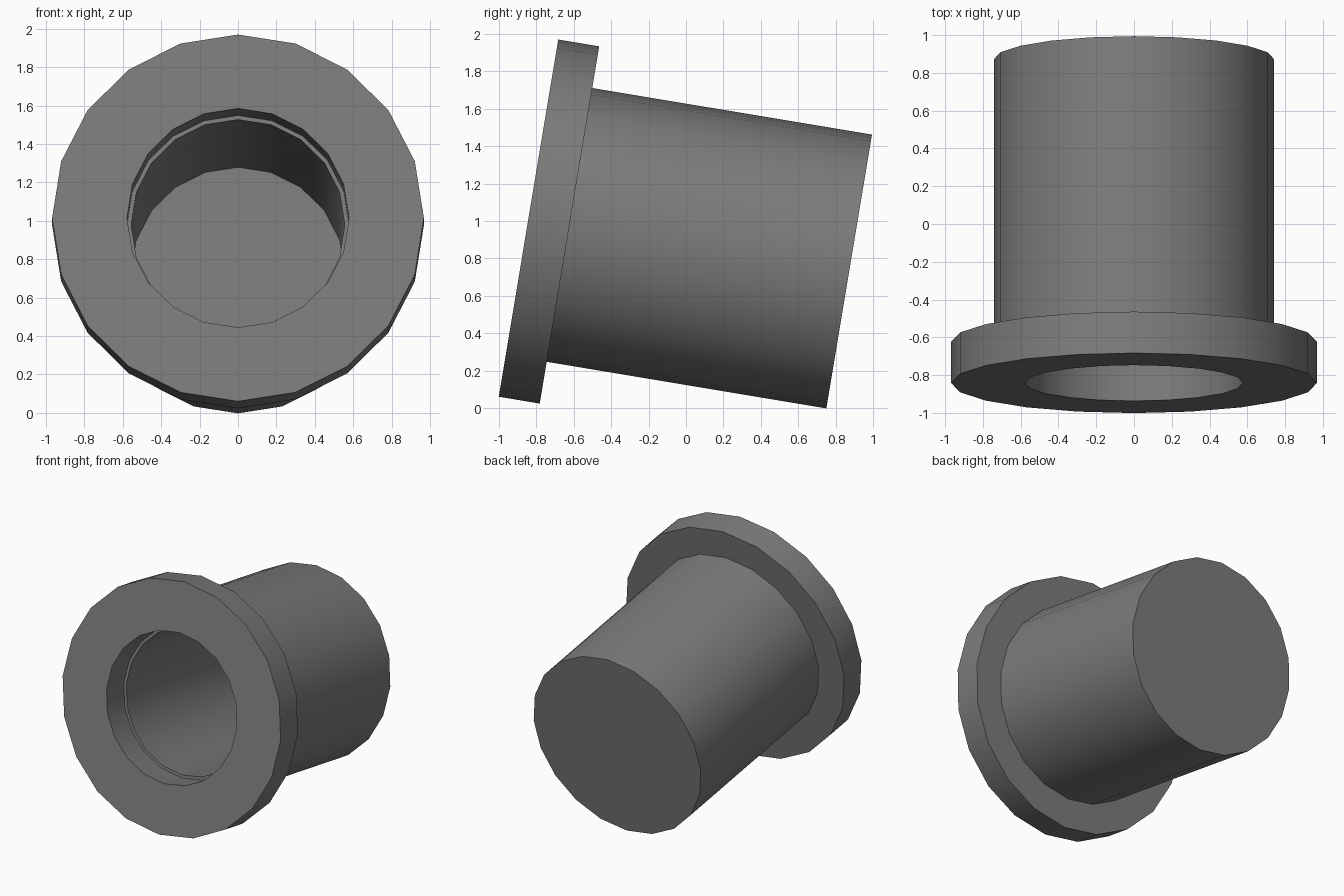
import bpy
import bmesh
from math import sin, cos, tau, radians

cube = bpy.data.objects.get("Cube")
if cube:
    bpy.data.objects.remove(cube)

SIDES = 20
TILT = radians(-9.45)
FRONT_CENTRE = (0, -0.842, 1.015)
RIM_DEPTH = 0.222
LENGTH = 1.738

grey = bpy.data.materials.new("mid grey")
grey.use_nodes = True
colour = (0.2, 0.2, 0.2, 1)
grey.diffuse_color = colour
grey.node_tree.nodes["Principled BSDF"].inputs["Base Color"].default_value = colour


def lathe(name, profile, closed):
    """Turn (radius, depth) points around the tilted y axis; cap open ends."""
    bm = bmesh.new()
    rings = []
    for radius, depth in profile:
        rings.append([bm.verts.new((radius * sin(tau * i / SIDES), depth,
                                    radius * cos(tau * i / SIDES)))
                      for i in range(SIDES)])
    pairs = list(zip(rings, rings[1:]))
    if closed:
        pairs.append((rings[-1], rings[0]))
    else:
        bm.faces.new(rings[0])
        bm.faces.new(rings[-1])
    for a, b in pairs:
        for i in range(SIDES):
            j = (i + 1) % SIDES
            bm.faces.new((a[i], a[j], b[j], b[i]))
    bmesh.ops.recalc_face_normals(bm, faces=bm.faces)
    mesh = bpy.data.meshes.new(name)
    bm.to_mesh(mesh)
    bm.free()
    mesh.materials.append(grey)
    obj = bpy.data.objects.new(name, mesh)
    bpy.context.collection.objects.link(obj)
    obj.location = FRONT_CENTRE
    obj.rotation_euler.x = TILT
    bpy.ops.object.select_all(action='DESELECT')
    obj.select_set(True)
    bpy.context.view_layer.objects.active = obj
    bpy.ops.object.shade_smooth_by_angle(angle=radians(30))
    return obj


# Wide flat rim with a round opening
lathe("rim", [(0.968, 0), (0.968, RIM_DEPTH), (0.578, RIM_DEPTH), (0.578, 0)], True)

# Hollow barrel: outer wall, lip behind the rim, inner wall and thin floor
lathe("barrel", [(0.742, LENGTH), (0.742, RIM_DEPTH), (0.556, RIM_DEPTH),
                 (0.556, LENGTH - 0.006)], False)
